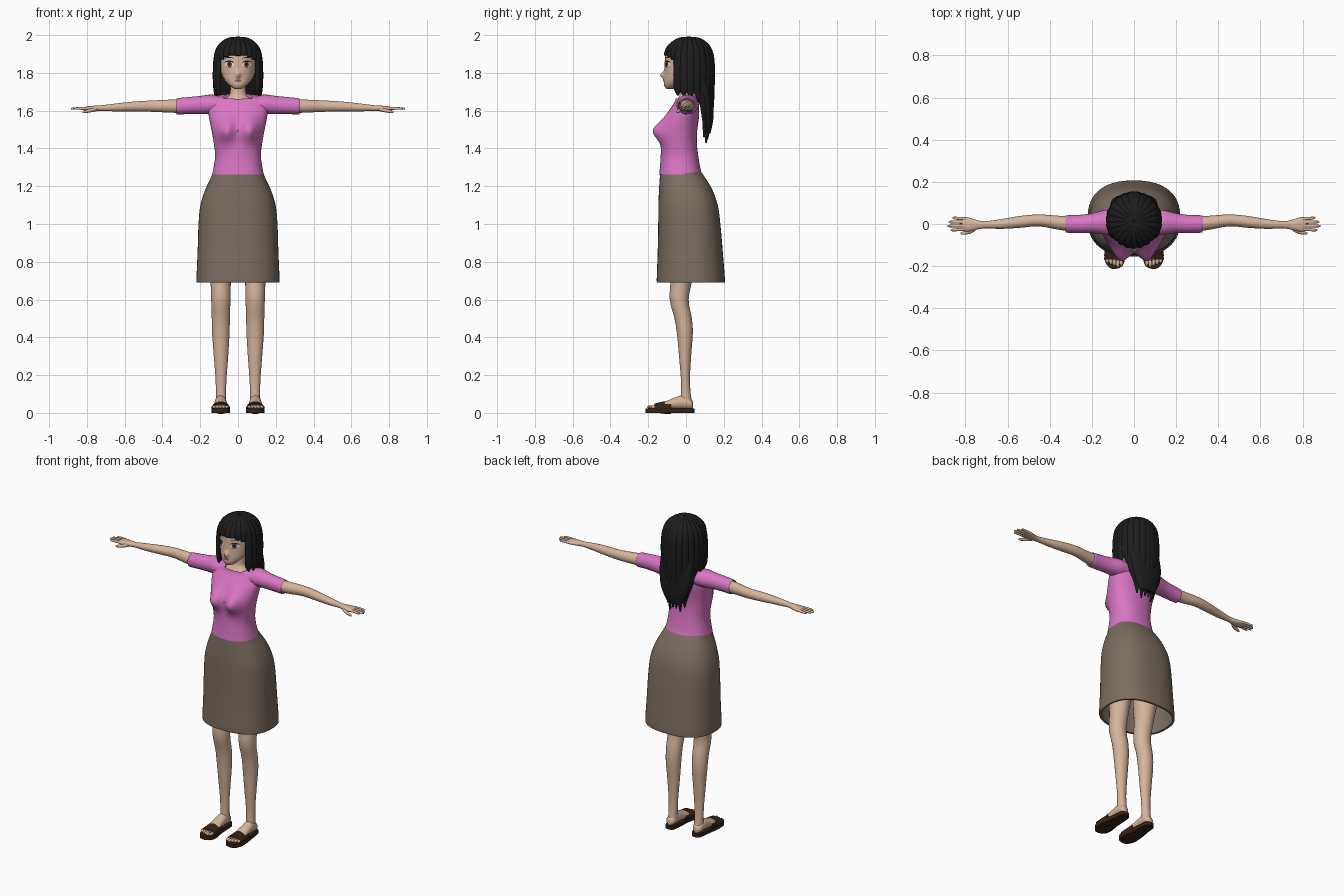
import bpy, bmesh
from math import sin, cos, pi, exp, radians
from mathutils import Vector
from mathutils.bvhtree import BVHTree

if "Cube" in bpy.data.objects:
    bpy.data.objects.remove(bpy.data.objects["Cube"])

X, Y, Z = Vector((1, 0, 0)), Vector((0, 1, 0)), Vector((0, 0, 1))


def material(name, r, g, b):
    m = bpy.data.materials.new(name)
    m.diffuse_color = (r, g, b, 1)
    m.use_nodes = True
    m.node_tree.nodes["Principled BSDF"].inputs["Base Color"].default_value = m.diffuse_color
    return m


SKIN = material("skin", .68, .46, .33)
PINK = material("pink_cloth", .70, .18, .56)
BROWN = material("brown_cloth", .20, .155, .12)
HAIR = material("black_hair", .012, .012, .013)
LEATHER = material("leather", .035, .016, .009)
WHITE = material("eye_white", .8, .78, .75)
IRIS = material("iris_brown", .10, .04, .02)
LIP = material("lip", .30, .13, .11)


def finish(name, verts, faces, mat, mirror=False):
    me = bpy.data.meshes.new(name)
    me.from_pydata(verts, [], faces)
    bm = bmesh.new()
    bm.from_mesh(me)
    bmesh.ops.recalc_face_normals(bm, faces=bm.faces)
    bm.to_mesh(me)
    bm.free()
    me.materials.append(mat)
    ob = bpy.data.objects.new(name, me)
    bpy.context.collection.objects.link(ob)
    if mirror:
        ob.modifiers.new("mirror", 'MIRROR').use_mirror_merge = False
    return ob


def spline(st, steps):
    """Catmull-Rom through the stations."""
    out = []
    for i in range(len(st) - 1):
        p0, p1, p2, p3 = st[max(i - 1, 0)], st[i], st[i + 1], st[min(i + 2, len(st) - 1)]
        for k in range(steps):
            t = k / steps
            out.append([b + .5 * t * (c - a + t * (2 * a - 5 * b + 4 * c - d + t * (3 * (b - c) + d - a)))
                        for a, b, c, d in zip(p0, p1, p2, p3)])
    return out + [list(st[-1])]


def loft(name, stations, mat, u, v=None, n=24, p=2, steps=4, cap=True, mirror=False, warp=None):
    """Skin through rings (x, y, z, half size along u, half size along v[, tilt])."""
    st = spline([tuple(s) + (0,) * (6 - len(s)) for s in stations], steps)
    pts = [Vector(s[:3]) for s in st]
    verts = []
    for i, s in enumerate(st):
        w = v
        if w is None:
            w = (pts[min(i + 1, len(pts) - 1)] - pts[max(i - 1, 0)]).cross(u).normalized()
        for k in range(n):
            c, q = cos(2 * pi * k / n), sin(2 * pi * k / n)
            c, q = [(abs(e) ** (2 / p)) * (1 if e > 0 else -1) for e in (c, q)]
            co = pts[i] + u * (s[3] * c) + w * (s[4] * q)
            co.z += s[5] * (co.y - s[1])
            verts.append(warp(co) if warp else co)
    m = len(st)
    faces = [(i * n + k, i * n + (k + 1) % n, (i + 1) * n + (k + 1) % n, (i + 1) * n + k)
             for i in range(m - 1) for k in range(n)]
    if cap:
        faces += [tuple(range(n)), tuple(range((m - 1) * n, m * n))]
    return finish(name, verts, faces, mat, mirror)


def ring(z, hx, front, back, tilt=0):
    return (0, (front + back) / 2, z, hx, (back - front) / 2, tilt)


def ball(name, loc, size, mat, mirror=False):
    bm = bmesh.new()
    bmesh.ops.create_uvsphere(bm, u_segments=24, v_segments=16, radius=1)
    verts = [Vector(loc) + Vector([a * b for a, b in zip(v.co, size)]) for v in bm.verts]
    faces = [tuple(v.index for v in f.verts) for f in bm.faces]
    bm.free()
    return finish(name, verts, faces, mat, mirror)


# Shirt body with bust, and sleeves with a turned-in cuff
def bust(co):
    if co.y < -.02:
        co.y -= .052 * exp(-((abs(co.x) - .062) / .045) ** 2 - ((co.z - 1.495) / .058) ** 2)
    return co


loft("shirt", [ring(1.262, .137, -.142, .086), ring(1.30, .129, -.138, .075), ring(1.36, .121, -.134, .065),
               ring(1.42, .127, -.132, .058), ring(1.48, .137, -.132, .058), ring(1.53, .147, -.122, .064),
               ring(1.58, .156, -.102, .07), ring(1.62, .158, -.077, .068), ring(1.652, .15, -.06, .062, .1),
               ring(1.674, .115, -.055, .056, .2), ring(1.676, .075, -.056, .05, .35)],
     PINK, X, Y, n=64, p=2.3, cap=False, warp=bust)
loft("sleeve", [(.09, .008, 1.63, .06, .046), (.14, .008, 1.633, .058, .052), (.2, .004, 1.63, .047, .048),
                (.26, 0, 1.627, .043, .045), (.32, 0, 1.623, .041, .043), (.319, 0, 1.623, .036, .038),
                (.28, 0, 1.624, .035, .037)], PINK, Y, Z, cap=False, mirror=True)

# Skirt, open at the hem
loft("skirt", [ring(1.275, .132, -.136, .08), ring(1.24, .146, -.139, .105), ring(1.18, .174, -.143, .14),
               ring(1.1, .199, -.146, .168), ring(1.0, .209, -.147, .182), ring(.85, .214, -.15, .195),
               ring(.71, .22, -.155, .206), ring(.69, .217, -.152, .203), ring(.692, .207, -.142, .193)],
     BROWN, X, Y, n=64, p=2.4, cap=False)

# Arms, palms, fingers
loft("arm", [(.25, .002, 1.625, .036, .036), (.34, .004, 1.624, .034, .035), (.45, .017, 1.624, .028, .03),
             (.54, .01, 1.622, .028, .027), (.63, 0, 1.618, .023, .022), (.71, -.004, 1.614, .017, .016),
             (.75, -.004, 1.612, .024, .015), (.79, -.002, 1.611, .034, .013), (.815, 0, 1.61, .032, .009)],
     SKIN, Y, Z, mirror=True)
for name, y, tip in (("index", -.024, .87), ("middle", -.008, .885), ("ring", .008, .88), ("little", .024, .862)):
    loft(name + "_finger", [(.79, y, 1.611, .008, .008), (.83, y * 1.1, 1.612, .0075, .0075),
                            (tip - .008, y * 1.2, 1.611, .006, .006), (tip, y * 1.2, 1.611, .002, .002)],
         SKIN, Y, Z, n=10, mirror=True)
loft("thumb", [(.745, -.016, 1.608, .01, .01), (.775, -.034, 1.602, .011, .01),
               (.81, -.043, 1.595, .008, .008), (.823, -.045, 1.592, .003, .003)],
     SKIN, Y, Z, n=12, mirror=True)

# Legs, feet and toes
loft("leg", [(.098, .02, 1.1, .088, .09), (.095, -.005, .9, .078, .078), (.092, -.022, .72, .056, .059),
             (.091, -.036, .6, .051, .05), (.091, -.015, .5, .048, .046), (.091, -.006, .42, .046, .042),
             (.09, -.005, .3, .038, .032), (.09, -.003, .18, .029, .024), (.09, -.001, .1, .027, .026),
             (.09, 0, .05, .028, .033)], SKIN, X, Y, mirror=True)
loft("foot", [(.092, .037, .042, .015, .018), (.092, .022, .047, .028, .027), (.092, -.02, .056, .031, .036),
              (.092, -.06, .05, .033, .03), (.092, -.12, .038, .04, .019), (.092, -.17, .031, .042, .011)],
     SKIN, X, Z, mirror=True)
for i in range(5):
    ball("toe", (.06 + i * .0165, -.187 + .0065 * abs(i - 1), .031), (.009, .019, .009), SKIN, True)

# Sandals: outlined sole and strap band
outline = spline([(.092, .045), (.065, .035), (.057, -.02), (.053, -.09), (.043, -.15), (.052, -.195), (.085, -.213),
                  (.12, -.205), (.14, -.165), (.138, -.1), (.126, -.02), (.118, .035), (.092, .045)], 4)[:-1]
n = len(outline)
finish("sandal_sole", [(x, y, z) for z in (0, .023) for x, y in outline],
       [(k, (k + 1) % n, n + (k + 1) % n, n + k) for k in range(n)]
       + [tuple(range(n)), tuple(range(n, 2 * n))], LEATHER, True)
loft("sandal_strap", [(.092, -.08, .028, .043, .034), (.092, -.12, .028, .046, .032), (.092, -.168, .026, .05, .023)],
     LEATHER, X, Z, mirror=True)


# Neck and head with a nose bump
def nose(co):
    if co.y < -.05:
        co.y -= .021 * exp(-(co.x / .012) ** 2 - ((co.z - 1.788) / .017) ** 2)
    return co


loft("neck", [ring(1.6, .1, -.06, .05), ring(1.65, .08, -.052, .046), ring(1.68, .048, -.035, .045),
              ring(1.71, .041, -.03, .045), ring(1.78, .042, -.03, .05)], SKIN, X, Y)
head = loft("head", [ring(1.714, .012, -.1, -.07), ring(1.722, .03, -.11, -.045), ring(1.738, .05, -.117, -.02),
                     ring(1.765, .073, -.117, .03), ring(1.8, .089, -.115, .08), ring(1.85, .097, -.113, .11),
                     ring(1.9, .097, -.108, .12), ring(1.945, .08, -.085, .1), ring(1.975, .04, -.04, .06)],
            SKIN, X, Y, n=72, steps=6, warp=nose)
tree = BVHTree.FromPolygons([v.co for v in head.data.vertices], [tuple(f.vertices) for f in head.data.polygons])


def face_patch(name, cx, cz, rx, rz, mat, lift, arch=0, mirror=True):
    """Thin oval laid on the face."""
    verts, faces, n = [], [], 20
    for r in (.01, .35, .7, 1):
        for k in range(n):
            dx, dz = r * cos(2 * pi * k / n), r * sin(2 * pi * k / n)
            x, z = cx + rx * dx, cz + rz * dz - arch * dx * dx
            y = tree.ray_cast(Vector((x, -1, z)), Y)[0].y
            verts.append((x, y - lift, z))
    for i in range(3):
        faces += [(i * n + k, i * n + (k + 1) % n, i * n + n + (k + 1) % n, i * n + n + k) for k in range(n)]
    finish(name, verts, faces + [tuple(range(n))], mat, mirror)


face_patch("eye_white", .046, 1.845, .024, .015, WHITE, .0015)
face_patch("iris", .045, 1.846, .0125, .0145, IRIS, .0025)
face_patch("pupil", .045, 1.846, .006, .008, HAIR, .0035)
face_patch("eyelash", .047, 1.862, .027, .0035, HAIR, .004, .008)
face_patch("lower_lash", .047, 1.83, .018, .0012, HAIR, .003, -.004)
face_patch("eyebrow", .047, 1.882, .026, .0025, HAIR, .003, .005)
face_patch("lips", 0, 1.758, .02, .0065, LIP, .002, .001, False)

# Hair: scalp, back mass, then strands fanned out from the crown
ball("hair_scalp", (0, .03, 1.87), (.113, .11, .118), HAIR)
loft("hair_back", [ring(1.9, .11, -.02, .13), ring(1.75, .113, .02, .135), ring(1.66, .108, .068, .142),
                   ring(1.56, .09, .085, .145), ring(1.48, .05, .1, .13)], HAIR, X, Y)


def strand(phi, end, mirror=True):
    a = radians(phi)
    path = [(.05, 1.986, .005), (.45, 1.976, .014), (.8, 1.942, .021)]
    if end > 1.85:
        path += [(.93, 1.915, .021), (.99, end, .015)]
    else:
        path += [(s, z, w) for s, z, w in ((.97, 1.89, .024), (1.02, 1.8, .025), (1.0, 1.72, .024),
                                           (.97, 1.62, .023), (.88, 1.53, .018)) if z > end + .03]
        path.append((.98 if end > 1.64 else .78, end, .004))
    st = []
    for s, z, w in path:
        y = .015 - .125 * s * cos(a)
        if z < 1.65:
            y = max(y, .095)
        st.append((.119 * s * sin(a), y, z, w, .004 + w * .35))
    loft("hair_strand", st, HAIR, Vector((cos(a), sin(a), 0)), n=12, mirror=mirror)


strand(0, 1.89, False)
for phi, end in ((16, 1.892), (32, 1.886), (48, 1.872), (62, 1.68), (78, 1.675), (94, 1.66),
                 (110, 1.59), (126, 1.52), (142, 1.46), (158, 1.43), (173, 1.45)):
    strand(phi, end)

# Smooth shading, keeping sole and cuff edges crisp
bpy.ops.object.select_all(action='SELECT')
bpy.context.view_layer.objects.active = head
bpy.ops.object.shade_smooth_by_angle(angle=radians(60))
